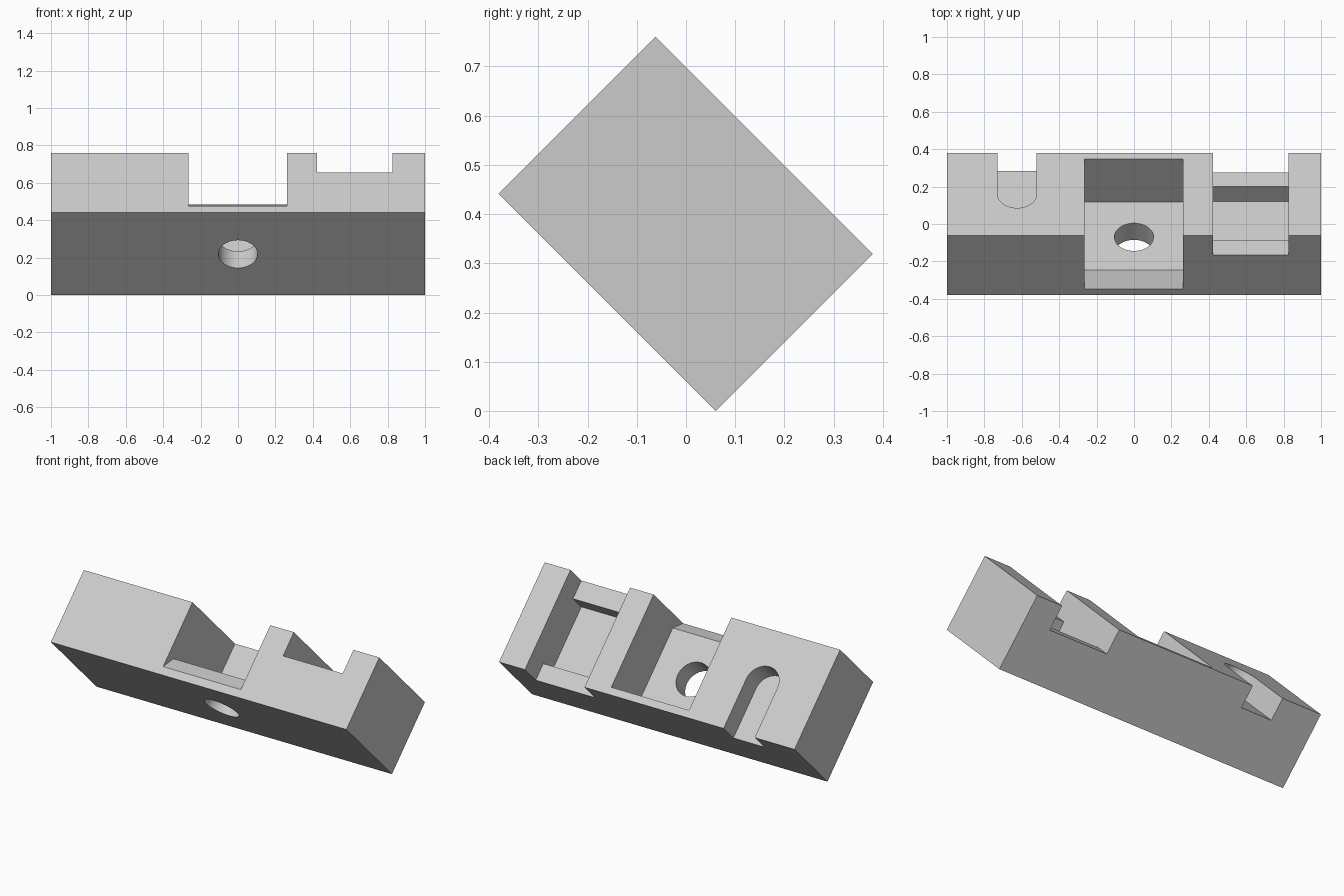
import bpy
import bmesh
import math
from mathutils import Matrix, Vector

cube = bpy.data.objects.get("Cube")
if cube:
    bpy.data.objects.remove(cube, do_unlink=True)

LENGTH, DEPTH = 0.624, 0.451      # cross-section of the bar before tilting
MID, RADIUS = 0.314, 0.105        # shared centre line and radius of hole and slot

grey = bpy.data.materials.new("plain grey")
grey.use_nodes = True
colour = (0.6, 0.6, 0.6, 1)
grey.diffuse_color = colour
grey.node_tree.nodes["Principled BSDF"].inputs["Base Color"].default_value = colour


def prism(name, points, offset):
    """Extrude a flat outline along an offset into a closed solid."""
    bm = bmesh.new()
    face = bm.faces.new([bm.verts.new(p) for p in points])
    extruded = bmesh.ops.extrude_face_region(bm, geom=[face])["geom"]
    moved = [g for g in extruded if isinstance(g, bmesh.types.BMVert)]
    bmesh.ops.translate(bm, verts=moved, vec=Vector(offset))
    bmesh.ops.recalc_face_normals(bm, faces=bm.faces[:])
    mesh = bpy.data.meshes.new(name)
    bm.to_mesh(mesh)
    bm.free()
    mesh.materials.append(grey)
    obj = bpy.data.objects.new(name, mesh)
    bpy.context.collection.objects.link(obj)
    return obj


def across(name, profile, x0, x1):
    """Profile of (along, depth) points, extruded along x."""
    return prism(name, [(x0, u, -v) for u, v in profile], (x1 - x0, 0, 0))


def arc(x, start, end, steps):
    return [(x + RADIUS * math.cos(a), MID + RADIUS * math.sin(a))
            for a in (math.radians(start + (end - start) * i / steps)
                      for i in range(steps + 1))]


def drill(name, outline, top, depth):
    """Outline of (x, along) points, sunk into the bar."""
    return prism(name, [(x, u, top) for x, u in outline], (0, 0, -top - depth))


# Solid bar
block = across("tilted_block", [(0, 0), (LENGTH, 0), (LENGTH, DEPTH), (0, DEPTH)], -1, 1)

# Central pocket with a sloping front lip, stepped notch, round hole, round-ended slot
cutters = [
    across("pocket_cutter", [(-0.064, -0.1), (0.58, -0.1), (0.58, 0.325),
                             (0.064, 0.325), (-0.064, 0.481)], -0.264, 0.262),
    across("notch_cutter", [(-0.1, -0.1), (0.73, -0.1), (0.73, 0.148), (0.52, 0.148),
                            (0.52, 0.262), (0.114, 0.262), (0.114, 0.148),
                            (-0.1, 0.148)], 0.422, 0.825),
    drill("hole_cutter", arc(0, 0, 352.5, 47), 0.1, 0.6),
    drill("slot_cutter", arc(-0.625, 180, 360, 24)
          + [(-0.625 + RADIUS, 0.73), (-0.625 - RADIUS, 0.73)], 0.1, 0.134),
]
bpy.context.view_layer.objects.active = block
block.select_set(True)
for cutter in cutters:
    cutter.hide_render = True
    cut = block.modifiers.new(cutter.name, "BOOLEAN")
    cut.operation = "DIFFERENCE"
    cut.solver = "EXACT"
    cut.object = cutter
    bpy.ops.object.modifier_apply(modifier=cut.name)
for cutter in cutters:
    bpy.data.objects.remove(cutter, do_unlink=True)

# Tilt the bar onto its long lower edge
block.data.transform(Matrix.Translation((0, -0.062, 0.76))
                     @ Matrix.Rotation(math.radians(-45), 4, "X"))
bpy.ops.object.shade_smooth_by_angle(angle=math.radians(30))
